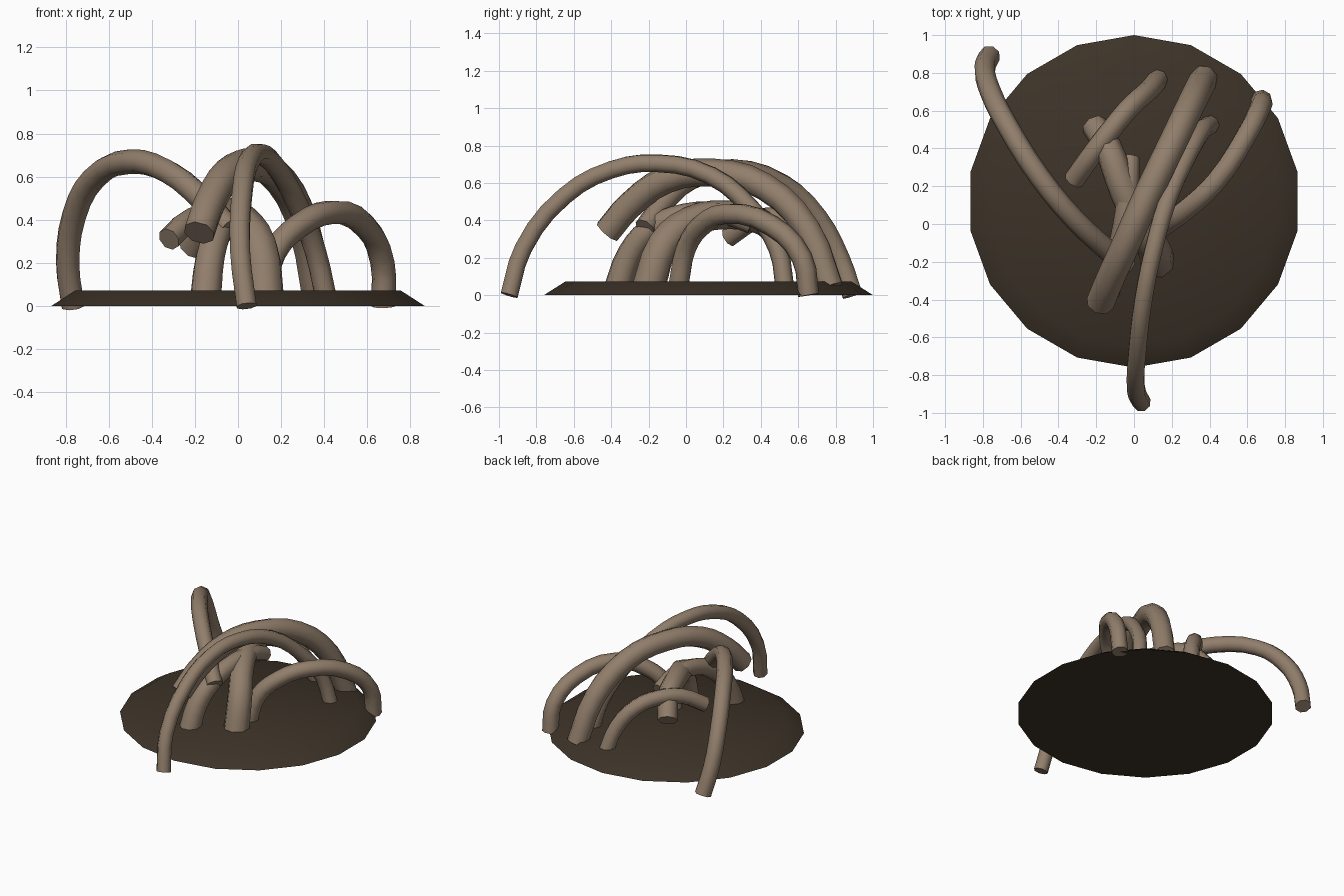
import bpy, bmesh, math

cube = bpy.data.objects.get("Cube")
if cube:
    bpy.data.objects.remove(cube, do_unlink=True)


def material(name, rgb):
    m = bpy.data.materials.new(name)
    m.use_nodes = True
    m.diffuse_color = (*rgb, 1)
    m.node_tree.nodes["Principled BSDF"].inputs["Base Color"].default_value = (*rgb, 1)
    return m


root_brown = material("root_brown", (0.285, 0.21, 0.148))
soil_brown = material("soil_brown", (0.046, 0.033, 0.021))


def add_mesh(name, mesh, mat):
    ob = bpy.data.objects.new(name, mesh)
    bpy.context.collection.objects.link(ob)
    mesh.materials.clear()
    mesh.materials.append(mat)
    bpy.ops.object.select_all(action='DESELECT')
    ob.select_set(True)
    bpy.context.view_layer.objects.active = ob
    bpy.ops.object.shade_smooth_by_angle(angle=math.radians(50))
    return ob


def root(name, radius, end_scale, points):
    """Eight-sided tube swept along a smooth path, tapering to end_scale."""
    cu = bpy.data.curves.new(name + "_path", 'CURVE')
    cu.dimensions = '3D'
    cu.resolution_u = 3
    cu.bevel_depth = radius
    cu.bevel_resolution = 2
    cu.use_fill_caps = True
    sp = cu.splines.new('BEZIER')
    sp.bezier_points.add(len(points) - 1)
    for i, (bp, co) in enumerate(zip(sp.bezier_points, points)):
        bp.co = co
        bp.handle_left_type = bp.handle_right_type = 'AUTO'
        bp.radius = 1 + (end_scale - 1) * i / (len(points) - 1)
    tmp = bpy.data.objects.new(name + "_path", cu)
    bpy.context.collection.objects.link(tmp)
    dg = bpy.context.evaluated_depsgraph_get()
    mesh = bpy.data.meshes.new_from_object(tmp.evaluated_get(dg))
    bpy.data.objects.remove(tmp, do_unlink=True)
    bm = bmesh.new()
    bm.from_mesh(mesh)
    bmesh.ops.remove_doubles(bm, verts=bm.verts, dist=0.0005)
    bmesh.ops.recalc_face_normals(bm, faces=bm.faces)
    bm.to_mesh(mesh)
    bm.free()
    add_mesh(name, mesh, root_brown)


# Soil mound: low tapered disc
SIDES = 18
bm = bmesh.new()
rings = []
for r, z in ((0.88, 0), (0.765, 0.073)):
    rings.append([bm.verts.new((r * math.sin(math.tau * i / SIDES),
                                0.12 + r * math.cos(math.tau * i / SIDES), z))
                  for i in range(SIDES)])
low, high = rings
for i in range(SIDES):
    j = (i + 1) % SIDES
    bm.faces.new((low[i], low[j], high[j], high[i]))
bm.faces.new(low)
bm.faces.new(high)
bmesh.ops.recalc_face_normals(bm, faces=bm.faces)
mound = bpy.data.meshes.new("soil_mound")
bm.to_mesh(mound)
bm.free()
add_mesh("soil_mound", mound, soil_brown)

# Long arching roots
root("right_back_root", 0.057, 1, [
    (-.765, .89, 0), (-.79, .82, .2), (-.76, .7, .42), (-.67, .52, .59),
    (-.5, .25, .67), (-.32, .03, .62), (-.15, -.13, .48), (-.04, -.22, .36)])
root("front_root", 0.05, 1, [
    (.04, -.945, 0), (.01, -.87, .25), (.02, -.65, .53), (.05, -.4, .67),
    (.1, -.15, .705), (.18, .13, .64), (.28, .35, .46), (.36, .49, .25), (.41, .53, .03)])
root("left_back_root", 0.057, 1, [
    (.675, .655, 0), (.67, .62, .2), (.59, .46, .37), (.43, .22, .435),
    (.28, .08, .37), (.17, 0, .25), (.12, -.04, .05)])

# Thick central roots
root("upper_thick_root", 0.075, 1, [
    (-.18, -.42, .34), (-.13, -.3, .48), (-.04, -.1, .62), (.07, .15, .655),
    (.2, .42, .58), (.31, .65, .35), (.37, .77, .04)])
root("lower_thick_root", 0.075, 0.7, [
    (-.15, -.365, .04), (-.13, -.3, .22), (-.09, -.19, .35), (-.05, 0, .43),
    (-.03, .2, .435), (-.02, .35, .38)])
root("twisted_thick_root", 0.092, 0.75, [
    (.125, -.2, .04), (.1, -.12, .27), (.02, .02, .39), (-.07, .22, .43),
    (-.14, .41, .39), (-.21, .52, .27)])

# Short root at the back
root("short_back_root", 0.055, 1, [
    (.13, .77, .04), (.08, .71, .22), (-.02, .62, .36), (-.12, .5, .41),
    (-.22, .37, .4), (-.32, .23, .31)])
